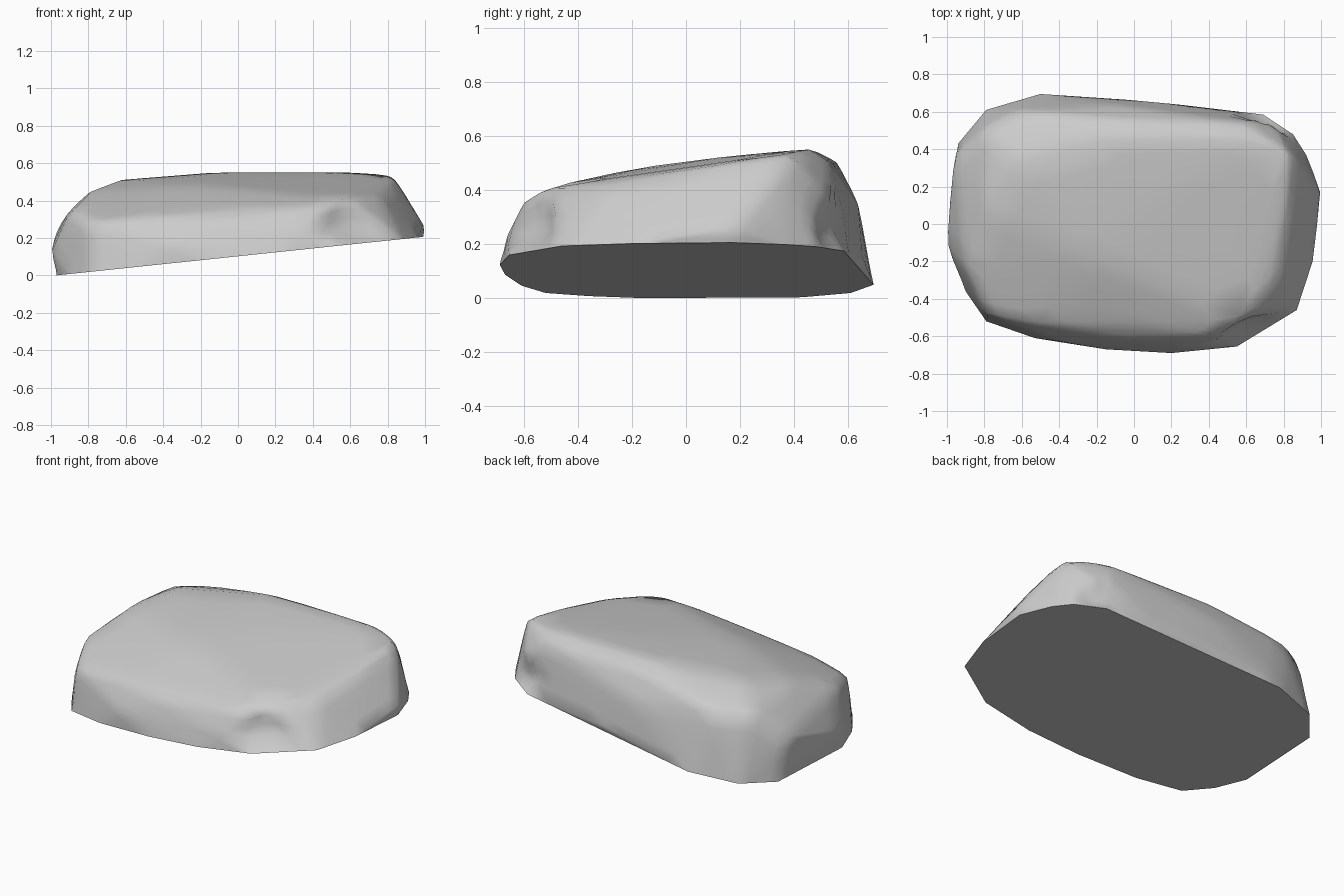
import bpy, bmesh, math
from mathutils import Vector

if "Cube" in bpy.data.objects:
    bpy.data.objects.remove(bpy.data.objects["Cube"])


def base(x):
    """Height of the sloping underside."""
    return max(0, .105 * (x + .97))


# underside rim, seen from above
rim = [(-.97, -.16), (-.9, -.36), (-.79, -.52), (-.53, -.61), (-.15, -.67), (.2, -.69),
       (.55, -.655), (.87, -.46), (.955, -.2), (.99, .17), (.92, .37), (.85, .48),
       (.69, .585), (-.5, .695), (-.79, .61), (-.94, .43)]
pts = [Vector((x, y, base(x))) for x, y in rim]

# left end, front shoulder, top, back shoulder, right end
pts += [Vector(p) for p in [
    (-1, -.12, .13), (-.985, .1, .18), (-.96, .36, .26), (-.9, -.22, .35), (-.8, .05, .45),
    (-.79, -.48, .28), (-.53, -.53, .31), (-.1, -.61, .29), (0, -.53, .365), (.45, -.6, .36),
    (.57, -.52, .41), (.3, -.665, .23), (-.4, -.63, .17),
    (-.63, .33, .515), (-.2, -.19, .482), (.76, -.3, .42), (.1, .12, .522),
    (-.15, .46, .553), (.6, .46, .553), (.81, .39, .54), (.85, .36, .512), (1, .17, .265),
    (-.62, .6, .42), (-.1, .56, .505), (.6, .54, .5), (-.1, .64, .35), (.75, .54, .36),
    (.1, .655, .15), (-.8, .5, .41), (.81, .02, .475)]]

bm = bmesh.new()
for p in pts:
    bm.verts.new(p)
bmesh.ops.convex_hull(bm, input=bm.verts[:])
bmesh.ops.delete(bm, geom=[v for v in bm.verts if not v.link_faces], context='VERTS')
bmesh.ops.subdivide_edges(bm, edges=bm.edges[:], cuts=3, use_grid_fill=True)
bmesh.ops.triangulate(bm, faces=bm.faces[:])

# soften the facets a little, keeping the underside rim crisp
soft = [v for v in bm.verts if v.co.z > base(v.co.x) + .03]
bmesh.ops.smooth_vert(bm, verts=soft, factor=.4, use_axis_x=True, use_axis_y=True, use_axis_z=True)

# chipped hollows above the rim
for centre, radius, push in [((.6, -.6, .22), .19, (-.02, .06, .02)),
                             ((.73, .58, .25), .15, (-.02, -.04, 0))]:
    for v in soft:
        d = (v.co - Vector(centre)).length / radius
        if d < 1:
            v.co += Vector(push) * (1 - d * d)
bmesh.ops.recalc_face_normals(bm, faces=bm.faces[:])

mesh = bpy.data.meshes.new("flat_stone")
bm.to_mesh(mesh)
bm.free()
stone = bpy.data.objects.new("flat_stone", mesh)
bpy.context.collection.objects.link(stone)
bpy.context.view_layer.objects.active = stone
stone.select_set(True)
bpy.ops.object.shade_smooth_by_angle(angle=math.radians(60))
